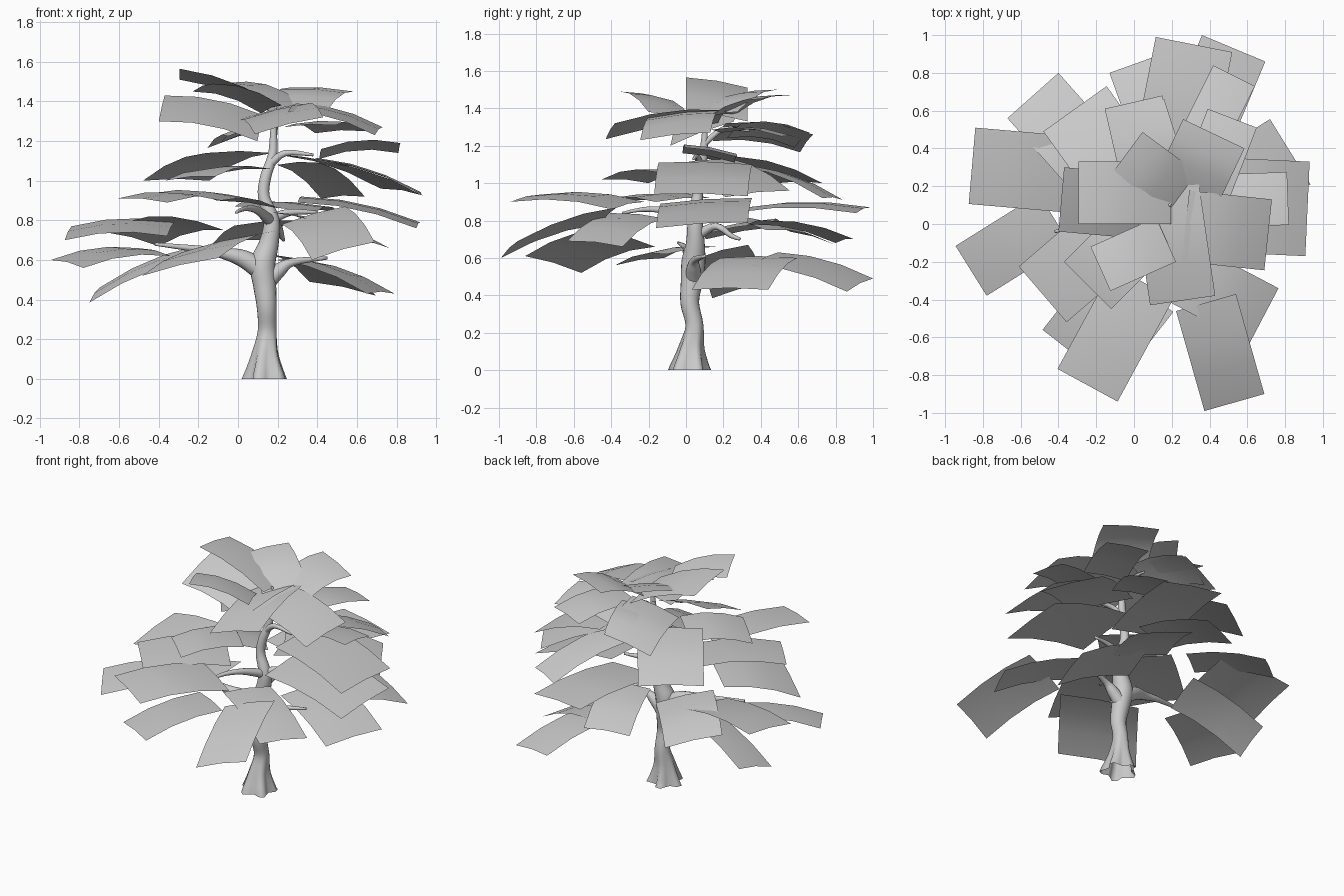
import bpy, bmesh, math
from mathutils import Vector


def finish(name, bm):
    mesh = bpy.data.meshes.new(name)
    bm.to_mesh(mesh)
    bm.free()
    for p in mesh.polygons:
        p.use_smooth = True
    bpy.context.collection.objects.link(bpy.data.objects.new(name, mesh))


def spline(pts, steps=4):
    """Catmull-Rom through (x, y, z, radius) points."""
    P = [Vector(p) for p in pts]
    P = [P[0]] + P + [P[-1]]
    out = []
    for i in range(1, len(P) - 2):
        a, b, c, d = P[i - 1:i + 3]
        for s in range(steps):
            t = s / steps
            out.append(0.5 * (2 * b + (c - a) * t + (2 * a - 5 * b + 4 * c - d) * t * t
                              + (3 * b - a - 3 * c + d) * t ** 3))
    return out + [P[-2]]


def limb(name, pts, sides=12, flare=0.0):
    """Round tapered tube; flare adds root lobes at the foot."""
    bm = bmesh.new()
    path = spline(pts)
    rings = []
    for i, p in enumerate(path):
        d = (path[min(i + 1, len(path) - 1)] - path[max(i - 1, 0)]).to_3d().normalized()
        if flare and i == 0:
            d = Vector((0, 0, 1))
        u = d.cross(Vector((0, 1, 0.05))).normalized()
        v = d.cross(u)
        lobe = flare * max(0, 1 - p.z / 0.25)
        ring = []
        for k in range(sides):
            a = 2 * math.pi * k / sides
            r = p.w * (1 + lobe * math.cos(5 * a + 0.5))
            ring.append(bm.verts.new(p.to_3d() + (u * math.cos(a) + v * math.sin(a)) * r))
        rings.append(ring)
    for a, b in zip(rings, rings[1:]):
        for k in range(sides):
            bm.faces.new((a[k], a[(k + 1) % sides], b[(k + 1) % sides], b[k]))
    bm.faces.new(rings[-1])
    bmesh.ops.recalc_face_normals(bm, faces=bm.faces)
    finish(name, bm)


def leaf_tier(name, cards, arch=0.03):
    """Each card: two outer corners, length toward the trunk, rise at the inner end."""
    bm = bmesh.new()
    for ax, ay, az, bx, by, bz, length, rise in cards:
        A, B = Vector((ax, ay, az)), Vector((bx, by, bz))
        e = B - A
        inward = Vector((-e.y, e.x, 0)).normalized()
        if inward.dot(Vector((0.15, 0.05, 0)) - (A + B) / 2) < 0:
            inward.negate()
        grid = []
        for i in range(4):
            t = i / 3
            row = []
            for j in range(3):
                s = j / 2
                p = A.lerp(B, s) + inward * length * t
                p.z += rise * t + arch * 4 * t * (1 - t) + 0.01 * 4 * s * (1 - s)
                row.append(bm.verts.new(p))
            grid.append(row)
        for i in range(3):
            for j in range(2):
                f = bm.faces.new((grid[i][j], grid[i][j + 1], grid[i + 1][j + 1], grid[i + 1][j]))
                f.normal_update()
                if f.normal.z < 0:
                    f.normal_flip()
    finish(name, bm)


# trunk with flared roots
limb("trunk", [(.14, .02, 0, .1), (.14, .03, .12, .066), (.148, .045, .24, .048),
               (.145, .02, .36, .05), (.135, .03, .47, .058), (.125, .04, .58, .064),
               (.155, .05, .68, .05), (.17, .05, .80, .04), (.13, .06, .92, .03),
               (.14, .07, 1.02, .028), (.175, .09, 1.13, .024), (.18, .1, 1.26, .016),
               (.19, .1, 1.38, .008)], 20, 0.25)

# branches
limb("left_branch", [(.13, .04, .54, .055), (.03, .03, .605, .045), (-.08, .01, .635, .028),
                     (-.2, 0, .655, .018), (-.42, -.04, .68, .008)])
limb("right_branch", [(.14, .04, .48, .045), (.21, .04, .55, .036), (.28, .05, .59, .02),
                      (.45, .1, .61, .008)])
limb("back_branch", [(.16, .06, .72, .03), (.2, .16, .77, .02), (.22, .24, .72, .014),
                     (.23, .29, .7, .008)])
limb("front_branch", [(.16, .04, .8, .03), (.1, -.1, .85, .02), (.04, -.22, .86, .013),
                      (-.01, -.34, .84, .007)])
limb("middle_branch", [(.16, .05, .8, .03), (.26, .08, .84, .018), (.4, .1, .84, .008)])
limb("upper_branch", [(.16, .08, 1.08, .022), (.24, .06, 1.14, .016), (.38, .04, 1.13, .007)])
limb("crown_branch", [(.18, .09, 1.2, .015), (.19, .2, 1.29, .014), (.2, .34, 1.28, .006)])

# crown leaf cards
leaf_tier("crown_leaves", [
    (-.295, 0, 1.565, -.295, .33, 1.51, .49, -.18),
    (-.4, -.04, 1.3, -.37, .3, 1.43, .5, -.1),
    (.26, .555, 1.47, .585, .40, 1.45, .32, -.1),
    (.045, .487, 1.5, -.13, .25, 1.47, .36, -.12),
    (.085, -.43, 1.235, .43, -.38, 1.32, .6, .07),
    (-.23, -.12, 1.45, -.125, -.355, 1.49, .38, -.11),
    (.73, .13, 1.27, .69, -.245, 1.23, .44, .12),
    (-.155, .61, 1.165, .15, .68, 1.26, .48, .06),
    (-.09, .58, 1.19, .16, .66, 1.27, .38, .05),
    (.39, .61, 1.24, .65, .51, 1.25, .45, .03),
])

# upper leaf cards
leaf_tier("upper_leaves", [
    (-.48, .49, 1.0, -.145, .73, 1.0, .55, .14),
    (.81, .275, 1.14, .82, -.005, 1.19, .4, -.03),
    (.93, .33, .93, .907, -.17, .94, .52, .17),
    (.72, .555, .96, .934, .21, .925, .6, .17),
    (.42, .84, .91, .64, .73, .92, .5, .17),
    (-.37, -.2, 1.0, -.12, -.45, 1.02, .4, .04),
])

# middle leaf cards
leaf_tier("middle_leaves", [
    (-.61, -.225, .91, -.357, -.52, .89, .55, .01),
    (-.405, -.767, .94, -.087, -.94, .90, .62, -.04),
    (.115, .99, .87, .52, .91, .84, .68, 0),
    (.92, .33, .79, .9, -.16, .76, .6, .13),
    (-.13, .80, .68, .15, .9, .70, .5, .1),
    (.373, -.99, .6, .69, -.90, .69, .55, .18),
    (.765, -.34, .66, .61, -.635, .69, .5, .15),
])

# lower leaf cards
leaf_tier("lower_leaves", [
    (-.84, .51, .77, -.875, .106, .70, .52, .02),
    (-.945, -.116, .6, -.78, -.38, .56, .52, .06),
    (-.67, .56, .74, -.4, .80, .67, .5, .08),
    (-.484, -.56, .52, -.1, -.86, .61, .5, .14),
    (-.75, .14, .385, -.70, .42, .46, .5, .21),
    (.36, 1.0, .49, .695, .86, .42, .55, .14),
    (.65, .03, .43, .79, .44, .43, .48, .17),
])
